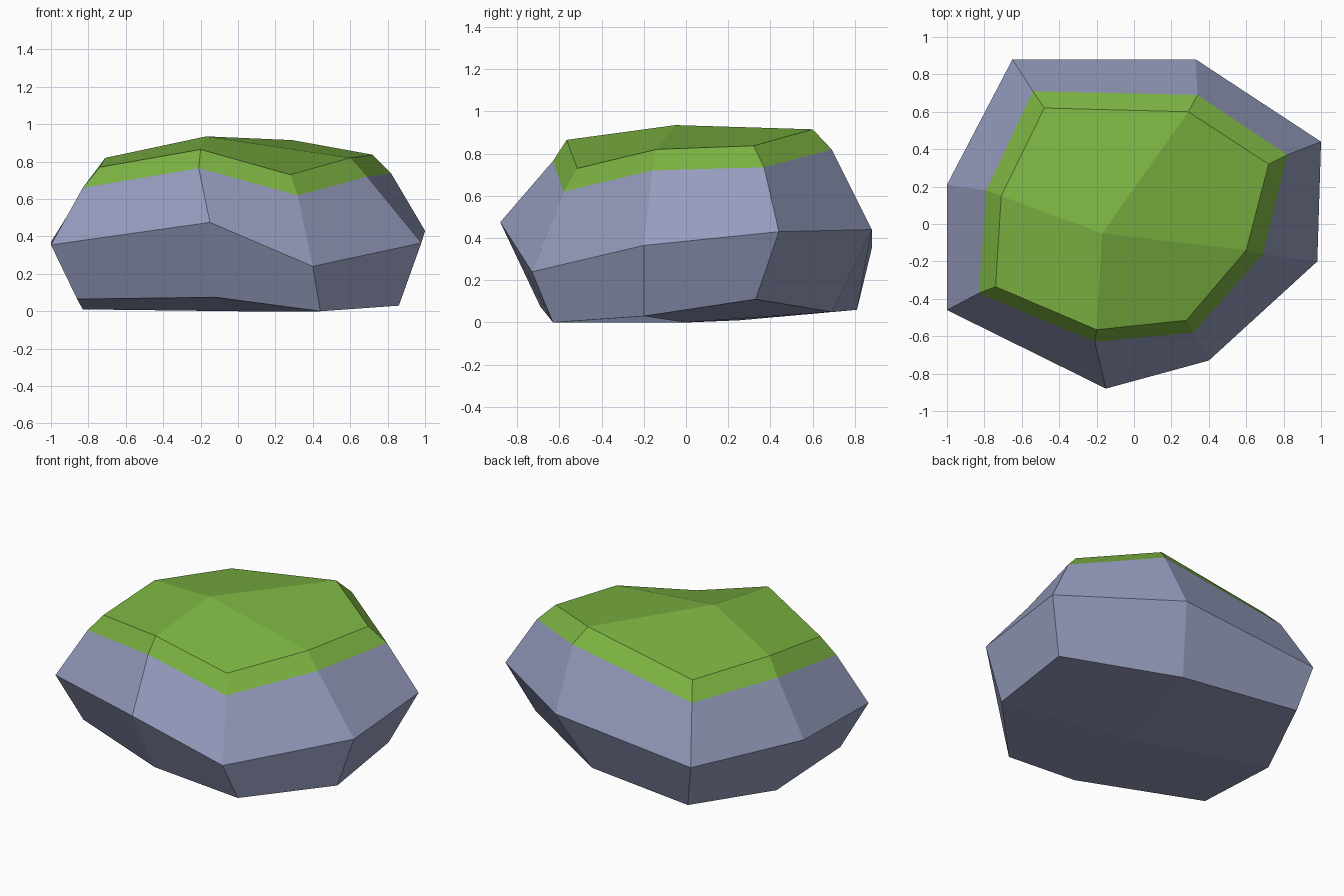
import bpy
import bmesh

# Remove only the default cube
default_cube = bpy.data.objects.get("Cube")
if default_cube:
    bpy.data.objects.remove(default_cube, do_unlink=True)


def make_material(name, colour):
    material = bpy.data.materials.new(name)
    material.use_nodes = True
    material.diffuse_color = (*colour, 1)
    shader = next(n for n in material.node_tree.nodes if n.type == "BSDF_PRINCIPLED")
    shader.inputs["Base Color"].default_value = (*colour, 1)
    shader.inputs["Roughness"].default_value = 0.9
    return material


# Eight-cornered outlines of the boulder, all running round the same way
foot = [(-.58, .81, .06), (.2, .69, .05), (.86, .33, .11), (.86, -.2, .03),
        (.44, -.63, 0), (-.12, -.69, .075), (-.86, -.37, .065), (-.83, .25, .01)]
waist = [(-.65, .88, .35), (.33, .88, .44), (1, .44, .43), (.98, -.2, .365),
         (.4, -.73, .24), (-.15, -.88, .475), (-1, -.46, .355), (-1, .21, .37)]
moss_edge = [(-.54, .71, .68), (.34, .69, .82), (.82, .37, .735), (.69, -.16, .72),
             (.32, -.58, .62), (-.21, -.63, .765), (-.83, -.37, .66), (-.79, .18, .71)]
crown = [(-.48, .62, .78), (.29, .6, .915), (.72, .32, .837), (.6, -.14, .82),
         (.28, -.515, .73), (-.2, -.565, .865), (-.74, -.335, .77), (-.71, .15, .82)]
peak = (-.17, -.05, .935)
underside_centre = (0, 0, 0)

STONE, MOSS = range(2)
bm = bmesh.new()


def add_ring(points):
    return [bm.verts.new(point) for point in points]


def bridge(lower, upper, material_index):
    """Join two outlines with a band of flat facets."""
    count = len(lower)
    for i in range(count):
        j = (i + 1) % count
        face = bm.faces.new((lower[i], lower[j], upper[j], upper[i]))
        face.material_index = material_index


def close_with_facets(ring, centre, material_index):
    """Close an outline with four broad facets meeting at one point."""
    hub = bm.verts.new(centre)
    count = len(ring)
    for i in range(1, count, 2):
        corners = [ring[(i + step) % count] for step in range(3)]
        face = bm.faces.new([hub] + corners)
        face.material_index = material_index


# Stone sides, then the mossy rim and top
rings = [add_ring(points) for points in (foot, waist, moss_edge, crown)]
band_colours = (STONE, STONE, MOSS)
for lower, upper, colour in zip(rings, rings[1:], band_colours):
    bridge(lower, upper, colour)
close_with_facets(rings[-1], peak, MOSS)
close_with_facets(rings[0], underside_centre, STONE)
bmesh.ops.recalc_face_normals(bm, faces=bm.faces)

# Finished boulder, flat shaded
mesh = bpy.data.meshes.new("mossy_boulder")
bm.to_mesh(mesh)
bm.free()
mesh.materials.append(make_material("blue_grey_stone", (.30, .332, .51)))
mesh.materials.append(make_material("green_moss", (.202, .451, .054)))
boulder = bpy.data.objects.new("mossy_boulder", mesh)
bpy.context.collection.objects.link(boulder)
